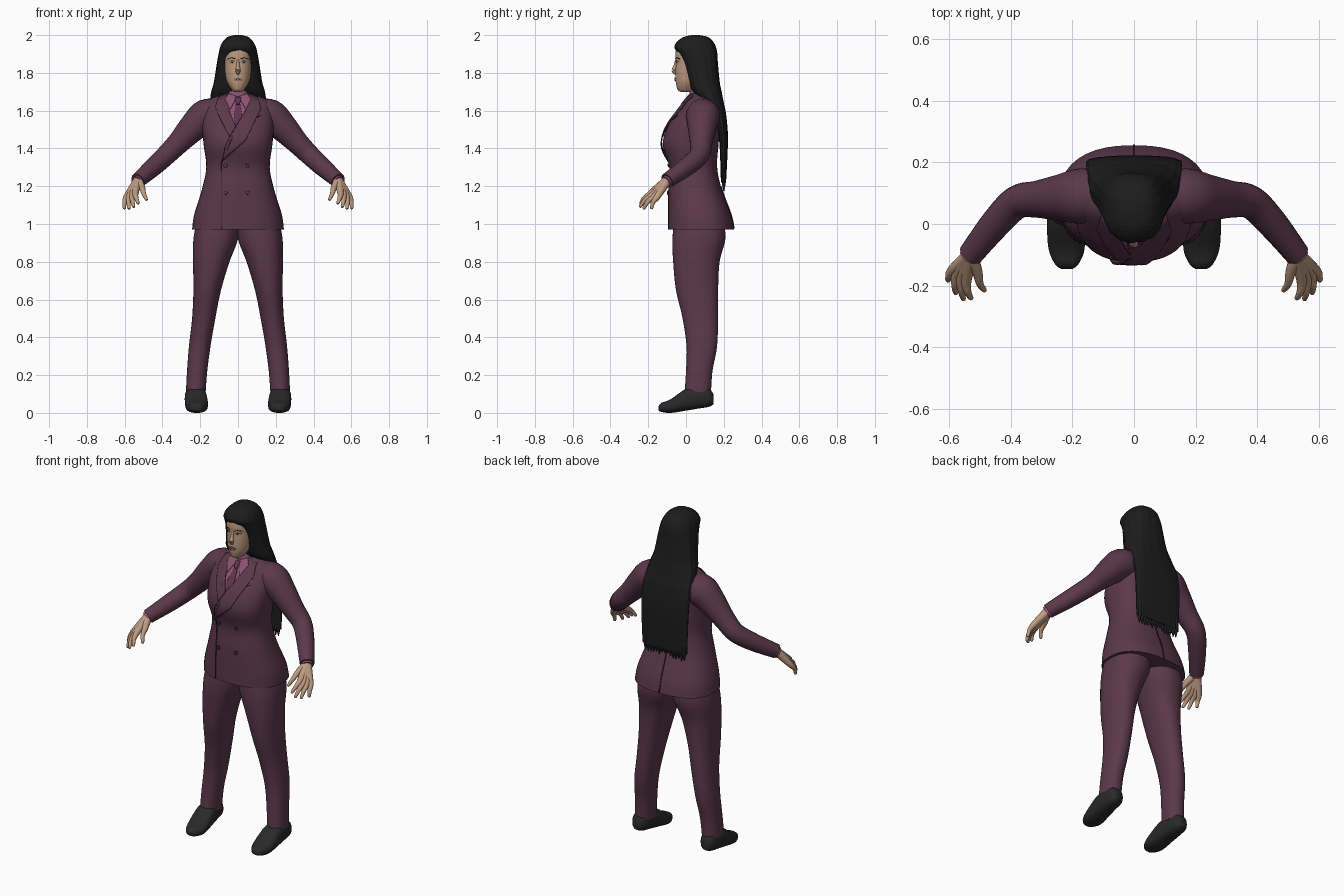
import bpy, bmesh, math, random
from mathutils import Vector
from mathutils.bvhtree import BVHTree

cube = bpy.data.objects.get("Cube")
if cube:
    bpy.data.objects.remove(cube, do_unlink=True)
random.seed(4)


def material(name, *rgb):
    mat = bpy.data.materials.new(name)
    mat.use_nodes = True
    mat.diffuse_color = (*rgb, 1)
    shader = mat.node_tree.nodes["Principled BSDF"]
    shader.inputs["Base Color"].default_value = (*rgb, 1)
    shader.inputs["Roughness"].default_value = .8
    return mat


SUIT = material("plum suit", .105, .04, .067)
SEAM = material("dark plum seam", .04, .013, .025)
SHIRT = material("pink shirt", .27, .085, .17)
TIE = material("plum tie", .12, .035, .075)
SKIN = material("skin", .52, .33, .22)
LIPS = material("lips", .36, .17, .13)
HAIR = material("black hair", .012, .012, .012)
SHOE = material("black shoe", .022, .022, .022)
WHITE = material("eye white", .6, .55, .5)


def finish(bm, name, mat, mirror):
    """Turn a bmesh into a smooth shaded object, mirrored in x if asked."""
    bmesh.ops.recalc_face_normals(bm, faces=bm.faces)
    mesh = bpy.data.meshes.new(name)
    bm.to_mesh(mesh)
    bm.free()
    mesh.materials.append(mat)
    ob = bpy.data.objects.new(name, mesh)
    bpy.context.collection.objects.link(ob)
    bpy.ops.object.select_all(action='DESELECT')
    ob.select_set(True)
    bpy.context.view_layer.objects.active = ob
    bpy.ops.object.shade_smooth_by_angle(angle=math.radians(50))
    if mirror:
        ob.modifiers.new("Mirror", 'MIRROR').use_mirror_merge = False
    return ob


def spline(keys, steps=5):
    """Smooth interpolation through tuples of numbers."""
    result = []
    last = len(keys) - 1
    for i in range(last):
        before, start, end, after = (keys[max(0, min(last, i + k))] for k in (-1, 0, 1, 2))
        for step in range(steps):
            t = step / steps
            result.append([q + t / 2 * (r - p + t * (2*p - 5*q + 4*r - s + t * (3*(q - r) + s - p)))
                           for p, q, r, s in zip(before, start, end, after)])
    return result + [list(keys[last])]


def circle(count):
    return [(math.cos(math.tau * i / count), math.sin(math.tau * i / count)) for i in range(count)]


def skin_rings(name, rings, mat, mirror):
    """Join rings of points into a closed surface."""
    bm = bmesh.new()
    loops = [[bm.verts.new(point) for point in ring] for ring in rings]
    for low, high in zip(loops, loops[1:]):
        for i in range(len(low)):
            bm.faces.new((low[i - 1], low[i], high[i], high[i - 1]))
    bm.faces.new(loops[0])
    bm.faces.new(loops[-1])
    return finish(bm, name, mat, mirror)


def loft(name, keys, mat, square=2.2, along_y=False, mirror=False, count=40, ripple=0):
    """Rounded sections given as (position, x min, x max, other min, other max)."""
    rings = []
    for position, left, right, low, high in spline(keys):
        ring = []
        for i, (c, s) in enumerate(circle(count)):
            wave = 1 + ripple * math.sin(i * math.pi / 4) * math.sin(i / 3)
            x = (left + right + (right - left) * wave * math.copysign(abs(c) ** (2 / square), c)) / 2
            other = (low + high + (high - low) * wave * math.copysign(abs(s) ** (2 / square), s)) / 2
            ring.append((x, position, other) if along_y else (x, other, position))
        rings.append(ring)
    return skin_rings(name, rings, mat, mirror)


def centred(*keys):
    """Sections even in x, from (z, half width, front, back)."""
    return [(z, -half, half, front, back) for z, half, front, back in keys]


def tube(name, keys, mat, mirror=True, count=16):
    """Round limb through (x, y, z, radius)."""
    points = spline(keys)
    rings = []
    for i, (*centre, radius) in enumerate(points):
        ahead = Vector(points[min(i + 1, len(points) - 1)][:3])
        turn = (ahead - Vector(points[max(i - 1, 0)][:3])).to_track_quat('Z', 'Y')
        rings.append([Vector(centre) + turn @ Vector((radius * c, radius * s, 0)) for c, s in circle(count)])
    return skin_rings(name, rings, mat, mirror)


def plate(name, outline, mat, target, lift=.002, side=-1, mirror=False, thick=.004):
    """Thin panel outlined in x and z, laid on the front or back of a part."""
    tree = BVHTree.FromPolygons([v.co for v in target.data.vertices],
                                [p.vertices for p in target.data.polygons])
    bm = bmesh.new()
    bm.faces.new([bm.verts.new((x, 0, z)) for x, z in outline])
    bmesh.ops.triangulate(bm, faces=bm.faces)
    for _ in range(3):
        bmesh.ops.subdivide_edges(bm, edges=bm.edges, cuts=1, use_grid_fill=True)
    for v in bm.verts:
        hit = tree.ray_cast(Vector((v.co.x, side, v.co.z)), Vector((0, -side, 0)))[0]
        if hit is None:
            hit = tree.find_nearest(v.co)[0]
        v.co.y = hit.y + side * lift
    solid = finish(bm, name, mat, mirror).modifiers.new("Thickness", 'SOLIDIFY')
    solid.thickness, solid.offset = thick, 0


def oval(x, z, wide, high):
    return [(x + wide * c, z + high * s) for c, s in circle(12)]


def strip(path, dx=0, dz=0):
    """Outline of a narrow band that follows a path."""
    return [(x - dx, z - dz) for x, z in path] + [(x + dx, z + dz) for x, z in reversed(path)]


# Jacket body, from the flared hem to the neck
jacket = loft("jacket", centred(
    (.97, .243, -.095, .255), (1.05, .232, -.095, .238), (1.18, .192, -.094, .19),
    (1.3, .168, -.088, .165), (1.42, .182, -.123, .172), (1.52, .19, -.095, .18),
    (1.6, .185, -.04, .178), (1.65, .165, 0, .16), (1.69, .08, .03, .12)), SUIT, square=2.4)

# Sleeves and shirt cuffs
tube("sleeve", [(.1, .09, 1.58, .08), (.17, .09, 1.57, .09), (.235, .085, 1.515, .077),
                (.315, .08, 1.43, .06), (.38, .07, 1.365, .054), (.45, 0, 1.3, .049),
                (.53, -.1, 1.23, .04)], SUIT, count=24)
tube("shirt_cuff", [(.515, -.08, 1.24, .033), (.536, -.107, 1.222, .033)], SHIRT)


# Hands, with the four fingers fanned evenly
def finger(name, knuckle, tip):
    bend = knuckle.lerp(tip, .55) + Vector((.004, -.006, .004))
    stub = tip + (tip - bend) * .12
    tube(name, [(.53, -.1, 1.23, .025), (*knuckle, .017), (*bend, .012), (*tip, .008), (*stub, .002)], SKIN)


for i, name in enumerate(("index", "middle", "ring", "little")):
    reach = Vector((0, -.025, -.01)) * math.sin(math.pi * i / 3)
    finger(name + "_finger", Vector((.543, -.182, 1.165)).lerp(Vector((.588, -.15, 1.147)), i / 3),
           Vector((.528, -.24, 1.11)).lerp(Vector((.602, -.182, 1.083)), i / 3) + reach)
finger("thumb", Vector((.508, -.155, 1.192)), Vector((.485, -.214, 1.13)))

# Trousers
loft("trouser_leg", [
    (1.03, -.01, .215, -.06, .2), (.92, 0, .236, -.072, .208), (.8, .045, .238, -.068, .178),
    (.65, .09, .236, -.053, .17), (.5, .12, .243, -.018, .17), (.35, .146, .26, .003, .164),
    (.22, .163, .27, 0, .14), (.1, .172, .276, -.008, .132)], SUIT, mirror=True)

# Shoes, from toe to heel
loft("shoe", [
    (-.146, .2, .235, .014, .035), (-.13, .18, .256, .005, .053), (-.08, .16, .277, 0, .073),
    (0, .163, .282, .012, .128), (.06, .172, .28, .022, .14), (.12, .183, .272, .032, .13),
    (.145, .205, .252, .045, .1)], SHOE, square=2.5, along_y=True, mirror=True)

# Head, neck and nose
head = loft("head", centred(
    (1.7, .02, -.03, .03), (1.712, .034, -.045, .06), (1.75, .058, -.054, .1), (1.8, .07, -.056, .13),
    (1.85, .075, -.054, .14), (1.9, .074, -.056, .14), (1.945, .06, -.045, .12), (1.97, .04, -.01, .09)), SKIN)
tube("neck", [(0, .075, 1.62, .054), (0, .07, 1.68, .047), (0, .06, 1.75, .047)], SKIN, mirror=False)
tube("nose", [(0, -.05, 1.87, .006), (0, -.058, 1.835, .009), (0, -.063, 1.812, .014),
              (0, -.053, 1.793, .006)], SKIN, mirror=False)

# Eyes, brows and mouth
plate("eye", oval(.032, 1.858, .014, .005), WHITE, head, .001, mirror=True, thick=.002)
plate("iris", oval(.032, 1.858, .005, .005), HAIR, head, .002, mirror=True, thick=.002)
plate("eyelid", strip([(.016, 1.861), (.032, 1.865), (.048, 1.861)], dz=.001), HAIR, head, mirror=True, thick=.002)
plate("eyebrow", strip([(.014, 1.875), (.036, 1.88), (.054, 1.874)], dz=.002), HAIR, head, mirror=True, thick=.002)
plate("upper_lip", oval(0, 1.77, .025, .004), LIPS, head, .004)
plate("lower_lip", oval(0, 1.761, .021, .005), LIPS, head, .004)

# Long hair, a cap that narrows to a flat fall down the back
loft("hair", centred(
    (2, .02, .03, .07), (1.99, .055, -.012, .115), (1.965, .08, -.046, .143), (1.935, .095, -.06, .158),
    (1.9, .103, -.04, .165), (1.85, .112, -.016, .168), (1.75, .128, .014, .178), (1.7, .142, .037, .188),
    (1.64, .15, .09, .2), (1.58, .154, .145, .212), (1.45, .155, .175, .222), (1.22, .148, .185, .212)),
    HAIR, square=2.4, count=96, ripple=.02)
for i in range(-7, 8):
    x = i * .0185
    tube("hair_tip", [(x, .2, 1.3, .012), (x, .2, 1.23, .012), (x, .2, random.uniform(1.17, 1.2), .002)],
         HAIR, mirror=False, count=8)

# Shirt front, collar and tie
plate("shirt_front", [(-.07, 1.685), (.07, 1.685), (.03, 1.58), (-.012, 1.515), (-.04, 1.58)], SHIRT, jacket)
loft("shirt_collar_band", centred((1.66, .066, .012, .132), (1.705, .053, .02, .12)), SHIRT)
plate("collar_flap", [(.004, 1.675), (.05, 1.69), (.068, 1.66), (.042, 1.605)], SHIRT, jacket, .011, mirror=True)
plate("tie_knot", [(-.016, 1.67), (.016, 1.67), (.01, 1.635), (-.01, 1.635)], TIE, jacket, .013)
plate("tie_blade", [(-.01, 1.64), (.01, 1.64), (.022, 1.57), (-.01, 1.52), (-.022, 1.57)], TIE, jacket, .007)

# Lapels, sharing the same notched outer edge
notch = [(.062, 1.69), (.105, 1.675), (.122, 1.61), (.1, 1.6), (.108, 1.585)]
overlap = [(-.085, 1.33), (-.065, 1.42), (-.012, 1.515)]
plate("right_lapel", [(-x, z) for x, z in notch] + [(-.045, 1.46), overlap[2], (-.045, 1.59)], SUIT, jacket, .007)
plate("left_lapel", notch + [(.04, 1.44)] + overlap + [(.035, 1.59)], SUIT, jacket, .01)

# Seams, breast pocket, back vent and buttons
plate("lapel_edge", strip(overlap, dx=.002), SEAM, jacket, .012)
plate("front_edge", strip([(-.086, .975), (-.086, 1.33)], dx=.002), SEAM, jacket)
plate("breast_pocket", strip([(.068, 1.553), (.118, 1.573)], dz=.002), SEAM, jacket)
plate("back_vent", strip([(0, .975), (0, 1.2)], dx=.003), SEAM, jacket, side=1)
for x in (-.065, .05):
    for z in (1.165, 1.31):
        plate("button_rim", oval(x, z, .011, .011), SEAM, jacket, .004)
        plate("button", oval(x, z, .008, .008), SUIT, jacket, .007)
